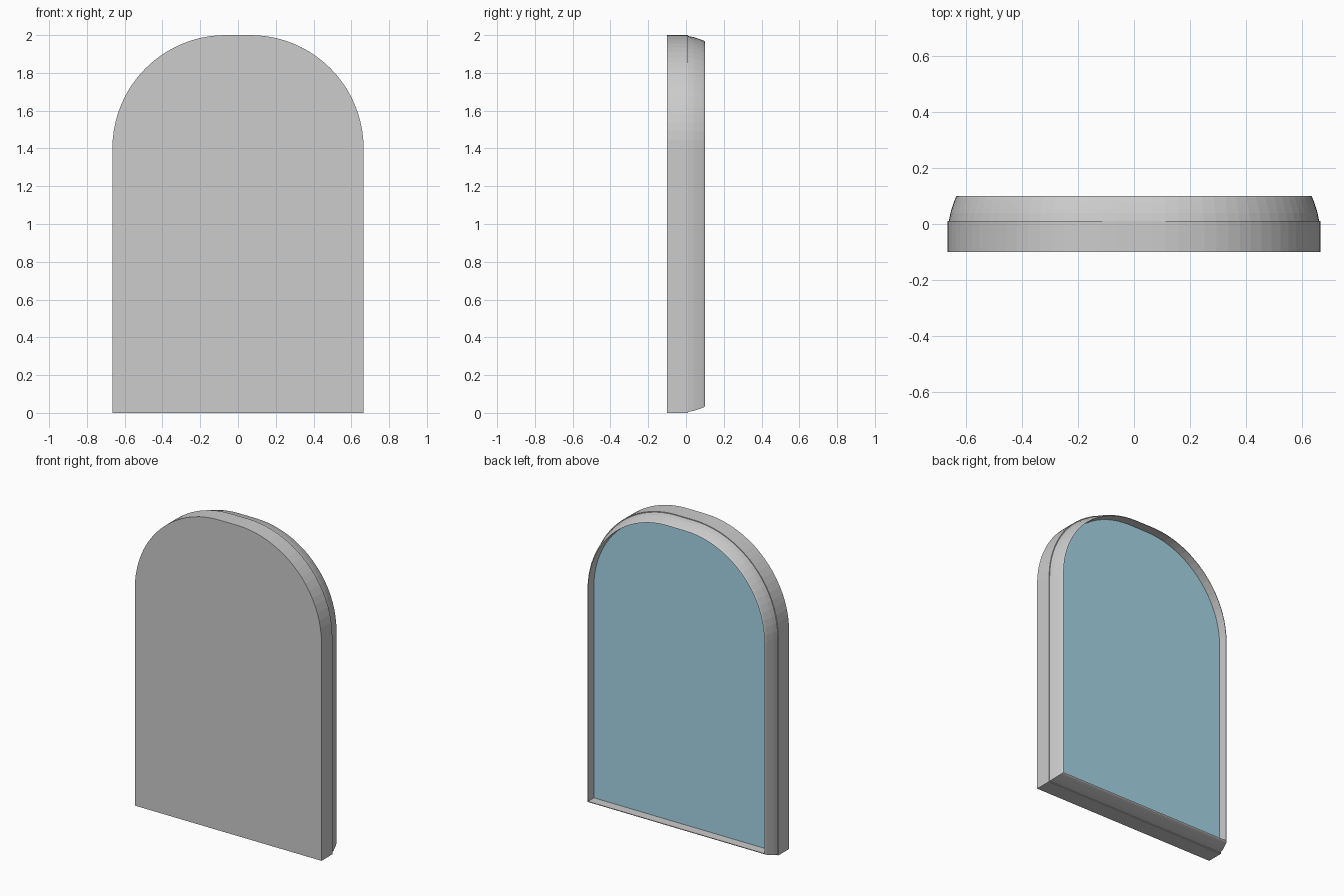
import bpy, bmesh, math

if "Cube" in bpy.data.objects:
    bpy.data.objects.remove(bpy.data.objects["Cube"])

HALF_W, HEIGHT, RADIUS, STEPS = 0.665, 2.0, 0.6, 20


def material(name, rgb):
    m = bpy.data.materials.new(name)
    m.diffuse_color = (*rgb, 1)
    m.use_nodes = True
    m.node_tree.nodes["Principled BSDF"].inputs["Base Color"].default_value = m.diffuse_color
    return m


def arch(inset, y):
    """Arched outline, offset inward by inset."""
    w, r = HALF_W - inset, RADIUS - inset
    cx, cz = HALF_W - RADIUS, HEIGHT - RADIUS
    pts = [(-w, y, inset), (w, y, inset)]
    for side, start in ((1, 0.0), (-1, math.pi / 2)):
        for i in range(STEPS + 1):
            a = start + math.pi / 2 * i / STEPS
            pts.append((side * cx + r * math.cos(a), y, cz + r * math.sin(a)))
    return pts


def loft(name, profile, mat):
    """Skin a row of (inset, y) outlines and cap both ends."""
    bm = bmesh.new()
    rings = [[bm.verts.new(p) for p in arch(i, y)] for i, y in profile]
    n = len(rings[0])
    for a, b in zip(rings, rings[1:]):
        for k in range(n):
            j = (k + 1) % n
            bm.faces.new((a[k], a[j], b[j], b[k]))
    bm.faces.new(rings[0])
    bm.faces.new(rings[-1][::-1])
    bmesh.ops.recalc_face_normals(bm, faces=bm.faces)
    me = bpy.data.meshes.new(name)
    bm.to_mesh(me)
    bm.free()
    me.materials.append(mat)
    ob = bpy.data.objects.new(name, me)
    bpy.context.collection.objects.link(ob)
    return ob


grey = material("frame grey", (0.604, 0.604, 0.604))
blue = material("glass blue", (0.386, 0.686, 0.807))

# frame: flat slab, tiny step, curved lip, thin rim and recess behind it
loft("frame", [(0, -0.1), (0, 0.01), (0.005, 0.01), (0.008, 0.025),
               (0.011, 0.04), (0.0155, 0.055), (0.0205, 0.07),
               (0.025, 0.083), (0.029, 0.093), (0.032, 0.098), (0.035, 0.1),
               (0.037, 0.1), (0.037, 0.035)], grey)

# mirror glass: thin plate set in the recess
loft("mirror_glass", [(0.037, 0.035), (0.037, 0.04)], blue)
